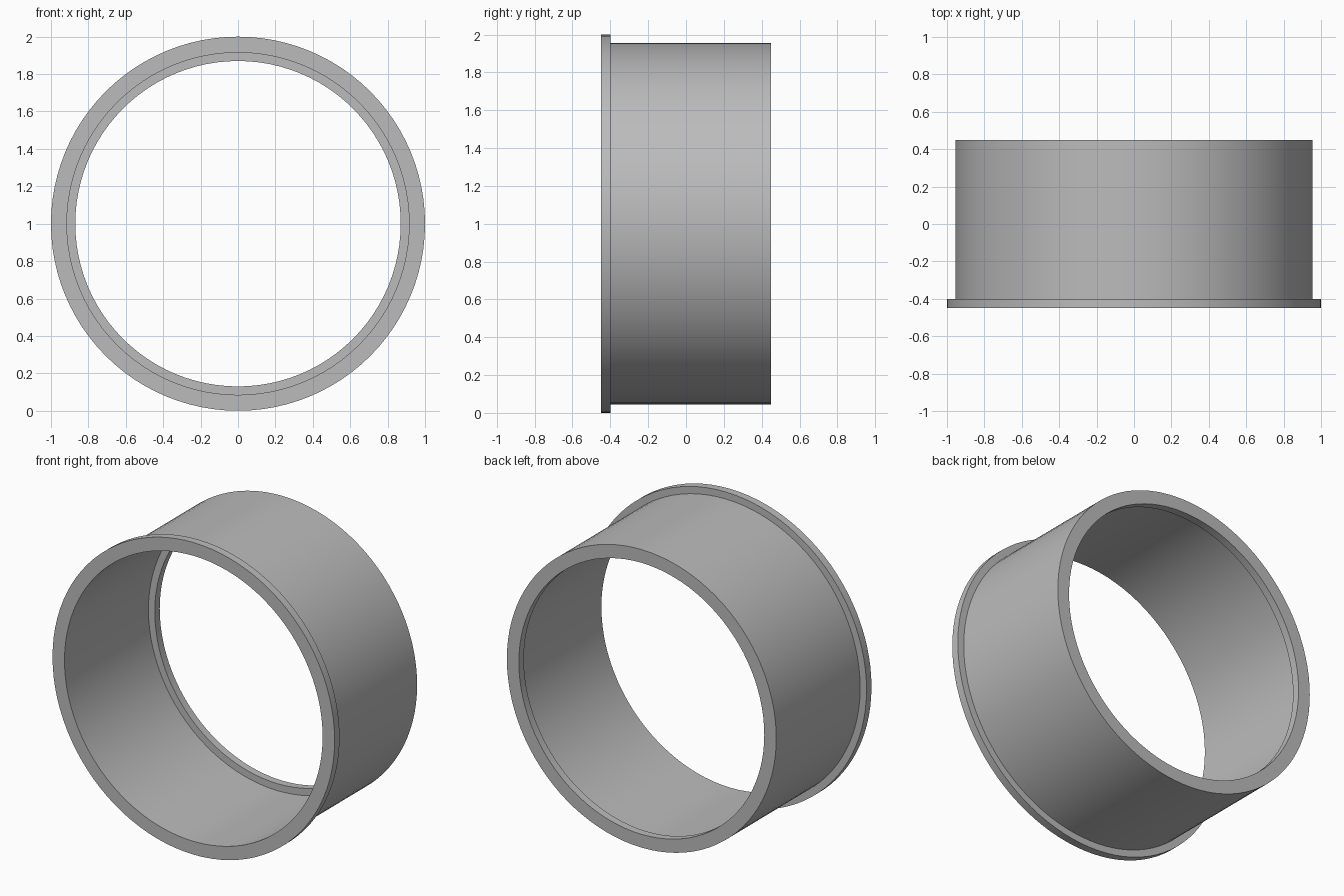
import bpy
import bmesh
import math
from mathutils import Matrix, Vector

SEGMENTS = 96

cube = bpy.data.objects.get("Cube")
if cube:
    bpy.data.objects.remove(cube, do_unlink=True)

grey = bpy.data.materials.new("plain_grey")
grey.use_nodes = True
colour = (0.5, 0.5, 0.5, 1)
grey.diffuse_color = colour
grey.node_tree.nodes["Principled BSDF"].inputs["Base Color"].default_value = colour

# Closed wall section as (radius, y): front flange outside, rear lip inside
section = [
    (0.915, -0.45), (1.0, -0.45), (1.0, -0.40), (0.955, -0.40),
    (0.955, 0.45), (0.87, 0.45), (0.87, 0.40), (0.915, 0.40),
]

# Sweep the section around the horizontal axis
bm = bmesh.new()
rings = []
for i in range(SEGMENTS):
    turn = Matrix.Rotation(math.tau * i / SEGMENTS, 4, "Y")
    rings.append([bm.verts.new(turn @ Vector((r, y, 0)) + Vector((0, 0, 1)))
                  for r, y in section])
for i, ring in enumerate(rings):
    after = rings[(i + 1) % SEGMENTS]
    for j in range(len(section)):
        k = (j + 1) % len(section)
        bm.faces.new((ring[j], ring[k], after[k], after[j]))
bmesh.ops.recalc_face_normals(bm, faces=bm.faces)

mesh = bpy.data.meshes.new("flanged_ring")
bm.to_mesh(mesh)
bm.free()
mesh.materials.append(grey)
flanged_ring = bpy.data.objects.new("flanged_ring", mesh)
bpy.context.collection.objects.link(flanged_ring)

# Smooth the round walls, keep the rims sharp
bpy.ops.object.select_all(action="DESELECT")
flanged_ring.select_set(True)
bpy.context.view_layer.objects.active = flanged_ring
bpy.ops.object.shade_smooth_by_angle(angle=math.radians(30))
